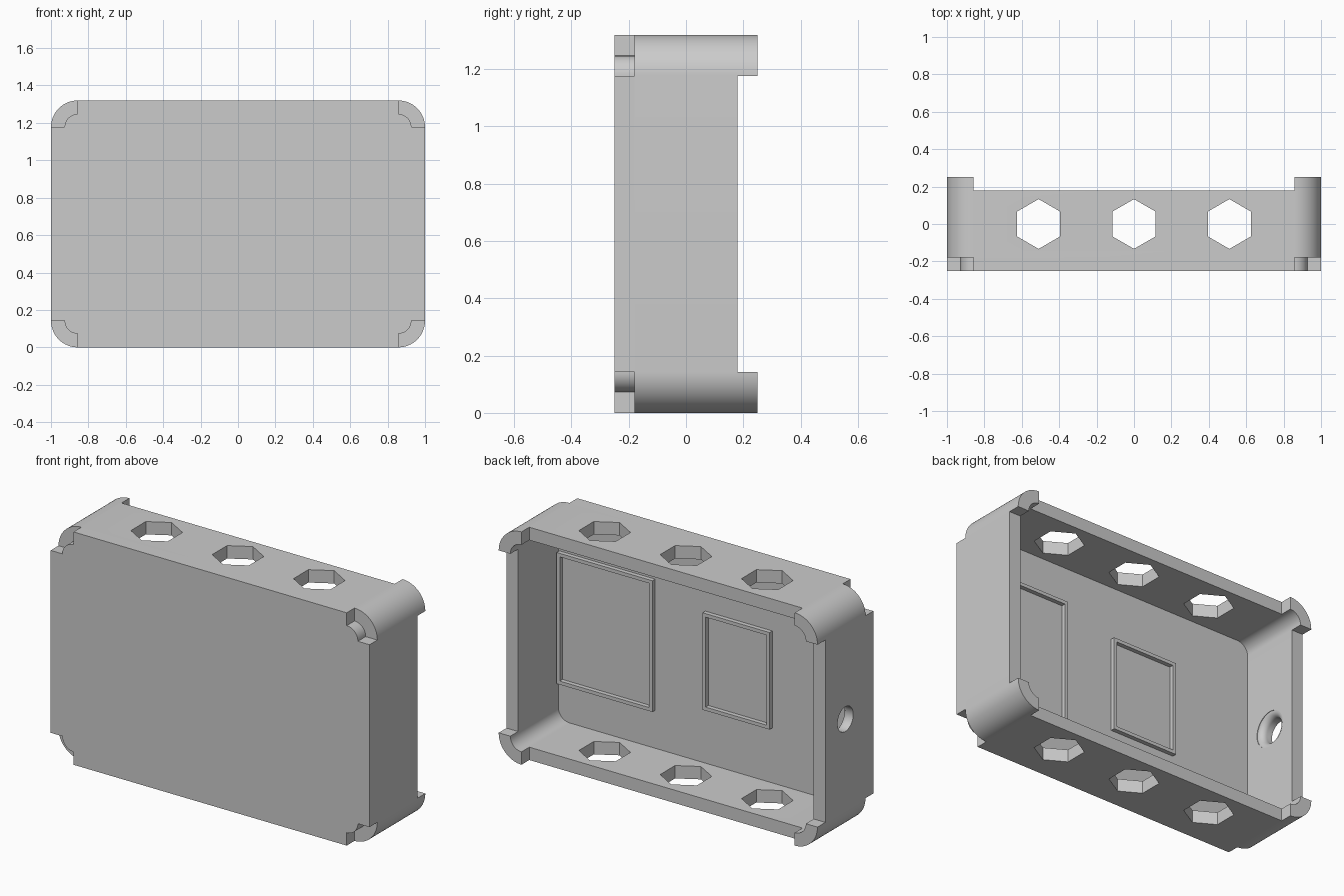
import bpy
import bmesh
from math import sin, cos, pi

cube = bpy.data.objects.get("Cube")
if cube:
    bpy.data.objects.remove(cube, do_unlink=True)

# Main sizes
HEIGHT = 1.32
MID = HEIGHT / 2
WALL = 0.07                      # wall and front plate thickness
R_OUT, R_IN = 0.143, 0.07        # corner radii, sharing one centre
FRONT, FLOOR, RIM, TIP = -0.25, -0.18, 0.18, 0.25
CX, CZ = 1 - R_OUT, MID - R_OUT  # corner centres, measured from the middle
STEPS = 16

grey = bpy.data.materials.new("plain grey")
grey.use_nodes = True
grey.diffuse_color = (0.6, 0.6, 0.6, 1)
grey.node_tree.nodes["Principled BSDF"].inputs["Base Color"].default_value = (0.6, 0.6, 0.6, 1)


def finish(name, bm):
    bmesh.ops.remove_doubles(bm, verts=bm.verts, dist=1e-5)
    bmesh.ops.recalc_face_normals(bm, faces=bm.faces)
    mesh = bpy.data.meshes.new(name)
    bm.to_mesh(mesh)
    bm.free()
    mesh.materials.append(grey)
    ob = bpy.data.objects.new(name, mesh)
    bpy.context.collection.objects.link(ob)
    return ob


def activate(ob):
    bpy.ops.object.select_all(action='DESELECT')
    ob.select_set(True)
    bpy.context.view_layer.objects.active = ob


def smooth(ob):
    activate(ob)
    bpy.ops.object.shade_smooth_by_angle()


def arc(corner, radius):
    """Quarter arc of (x, z) points around one of the four corner centres."""
    sx = 1 if corner in (0, 3) else -1
    sz = 1 if corner < 2 else -1
    angles = [(corner + i / STEPS) * pi / 2 for i in range(STEPS + 1)]
    return [(sx * CX + radius * cos(a), MID + sz * CZ + radius * sin(a)) for a in angles]


def rounded(radius):
    return [p for c in range(4) for p in arc(c, radius)]


def prism(bm, outline, y0, y1):
    face = bm.faces.new([bm.verts.new((x, y0, z)) for x, z in outline])
    grown = bmesh.ops.extrude_face_region(bm, geom=[face], use_keep_orig=True)["geom"]
    verts = [g for g in grown if isinstance(g, bmesh.types.BMVert)]
    bmesh.ops.translate(bm, verts=verts, vec=(0, y1 - y0, 0))


def ring(bm, outer, inner, y0, y1):
    """Closed hollow band between two matching outlines."""
    loops = [[bm.verts.new((x, y, z)) for x, z in pts]
             for pts, y in ((outer, y0), (outer, y1), (inner, y1), (inner, y0))]
    n = len(outer)
    for a, b in zip(loops, loops[1:] + loops[:1]):
        for i in range(n):
            j = (i + 1) % n
            bm.faces.new((a[i], a[j], b[j], b[i]))


def rectangle(x0, x1, z0, z1):
    return [(x0, z0), (x1, z0), (x1, z1), (x0, z1)]


# Front plate: corners stepped in around a small quarter round
bm = bmesh.new()
outline = []
for c in range(4):
    big, small = arc(c, R_OUT), arc(c, R_IN)
    outline += [big[0]] + small + [big[-1]]
prism(bm, outline, FRONT, FLOOR)
smooth(finish("front_plate", bm))

# Side walls
bm = bmesh.new()
ring(bm, rounded(R_OUT), rounded(R_IN), FLOOR, RIM)
walls = finish("side_walls", bm)

# Hexagonal openings through the top and bottom walls
bm = bmesh.new()
for x in (-0.51, 0, 0.51):
    pts = [(x + 0.133 * sin(k * pi / 3), 0.133 * cos(k * pi / 3)) for k in range(6)]
    low, high = ([bm.verts.new((px, py, z)) for px, py in pts] for z in (-0.1, HEIGHT + 0.1))
    bm.faces.new(low)
    bm.faces.new(high)
    for k in range(6):
        j = (k + 1) % 6
        bm.faces.new((low[k], low[j], high[j], high[k]))
hex_cutter = finish("hex_cutter", bm)

# Round opening in one side wall, with a rounded inner lip
bm = bmesh.new()
lip = 0.035
profile = [(-1.1, 0), (-1.1, 0.07)]
for i in range(9):
    t = i / 8 * pi / 2
    profile.append((-1 + lip + lip * sin(t), 0.07 + lip - lip * cos(t)))
profile += [(-0.9, 0.07 + lip), (-0.9, 0)]
verts = [bm.verts.new((x, 0, MID + r)) for x, r in profile]
edges = [bm.edges.new(pair) for pair in zip(verts, verts[1:])]
bmesh.ops.spin(bm, geom=verts + edges, cent=(0, 0, MID), axis=(1, 0, 0),
               angle=2 * pi, steps=48, use_merge=True)
round_cutter = finish("round_cutter", bm)

for cutter in (hex_cutter, round_cutter):
    cutter.hide_render = True
    activate(walls)
    mod = walls.modifiers.new("opening", 'BOOLEAN')
    mod.operation, mod.solver, mod.object = 'DIFFERENCE', 'EXACT', cutter
    bpy.ops.object.modifier_apply(modifier=mod.name)
    bpy.data.objects.remove(cutter, do_unlink=True)
smooth(walls)

# Corner tabs standing up from the back rim
for c, name in enumerate(("top_left", "top_right", "bottom_right", "bottom_left")):
    bm = bmesh.new()
    prism(bm, arc(c, R_OUT) + arc(c, R_IN)[::-1], RIM, TIP)
    smooth(finish(name + "_tab", bm))

# Raised frames on the inside floor: x range and half height
for name, x0, x1, half in (("large_frame", 0.32, 0.92, 0.372), ("small_frame", -0.416, 0.005, 0.275)):
    bm = bmesh.new()
    w = 0.02
    ring(bm, rectangle(x0, x1, MID - half, MID + half),
         rectangle(x0 + w, x1 - w, MID - half + w, MID + half - w), FLOOR, FLOOR + 0.025)
    finish(name, bm)
